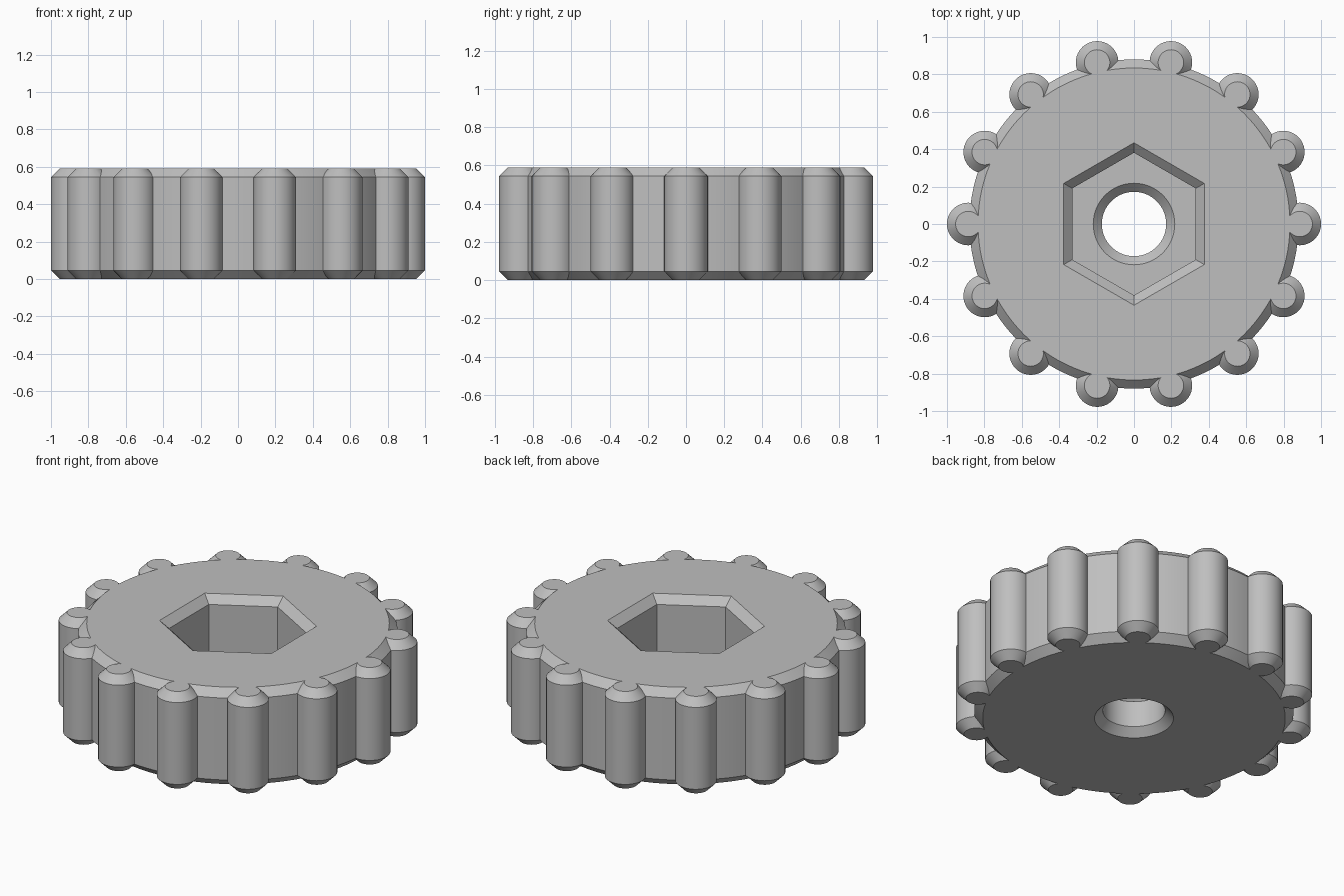
import bpy, bmesh
from math import cos, sin, pi, radians

cube = bpy.data.objects.get("Cube")
if cube:
    bpy.data.objects.remove(cube, do_unlink=True)

HEIGHT, CHAMFER = 0.59, 0.046
DISC_R, LOBE_R, LOBE_RING, LOBES = 0.88, 0.114, 0.886, 14
HEX_FLAT, HOLE_R, FLOOR = 0.33, 0.172, 0.25

grey = bpy.data.materials.new("grey plastic")
grey.use_nodes = True
colour = (0.52, 0.52, 0.52, 1)
grey.diffuse_color = colour
grey.node_tree.nodes["Principled BSDF"].inputs["Base Color"].default_value = colour


def add_lathe(bm, profile, sides, centre=(0, 0), phase=0.0):
    """Closed solid from (radius, height) pairs listed bottom to top."""
    rings = [[bm.verts.new((centre[0] + r * cos(phase + 2 * pi * i / sides),
                            centre[1] + r * sin(phase + 2 * pi * i / sides), z))
              for i in range(sides)] for r, z in profile]
    for low, high in zip(rings, rings[1:]):
        for i in range(sides):
            j = (i + 1) % sides
            bm.faces.new((low[i], low[j], high[j], high[i]))
    bm.faces.new(rings[0][::-1])
    bm.faces.new(rings[-1])


def make_object(name, bm):
    mesh = bpy.data.meshes.new(name)
    bm.to_mesh(mesh)
    bm.free()
    mesh.materials.append(grey)
    obj = bpy.data.objects.new(name, mesh)
    bpy.context.collection.objects.link(obj)
    return obj


def chamfered(radius):
    return [(radius - CHAMFER, 0), (radius, CHAMFER),
            (radius, HEIGHT - CHAMFER), (radius - CHAMFER, HEIGHT)]


def combine(target, tool, operation):
    mod = target.modifiers.new(operation.lower(), 'BOOLEAN')
    mod.operation, mod.solver, mod.object = operation, 'EXACT', tool
    bpy.context.view_layer.objects.active = target
    bpy.ops.object.modifier_apply(modifier=mod.name)
    bpy.data.objects.remove(tool, do_unlink=True)


# Main disc
bm = bmesh.new()
add_lathe(bm, chamfered(DISC_R), 112)
knob = make_object("grip_knob", bm)

# Ring of grip lobes
bm = bmesh.new()
for k in range(LOBES):
    a = 2 * pi * k / LOBES
    add_lathe(bm, chamfered(LOBE_R), 36,
              (LOBE_RING * cos(a), LOBE_RING * sin(a)), a)
combine(knob, make_object("grip_lobes", bm), 'UNION')

# Hexagonal nut pocket with a sloped rim
corner = 1 / cos(pi / 6)
over = 0.05
bm = bmesh.new()
add_lathe(bm, [(HEX_FLAT * corner, FLOOR),
               (HEX_FLAT * corner, HEIGHT - CHAMFER),
               ((HEX_FLAT + CHAMFER + over) * corner, HEIGHT + over)], 6, phase=pi / 6)
combine(knob, make_object("hex_pocket_cutter", bm), 'DIFFERENCE')

# Through hole, chamfered at both ends
wide = HOLE_R + CHAMFER + over
bm = bmesh.new()
add_lathe(bm, [(wide, -over), (HOLE_R, CHAMFER),
               (HOLE_R, FLOOR - CHAMFER), (wide, FLOOR + over)], 64)
combine(knob, make_object("bore_cutter", bm), 'DIFFERENCE')

# Smooth round walls, crisp chamfer edges
bpy.ops.object.select_all(action='DESELECT')
knob.select_set(True)
bpy.context.view_layer.objects.active = knob
bpy.ops.object.shade_smooth_by_angle(angle=radians(25))
